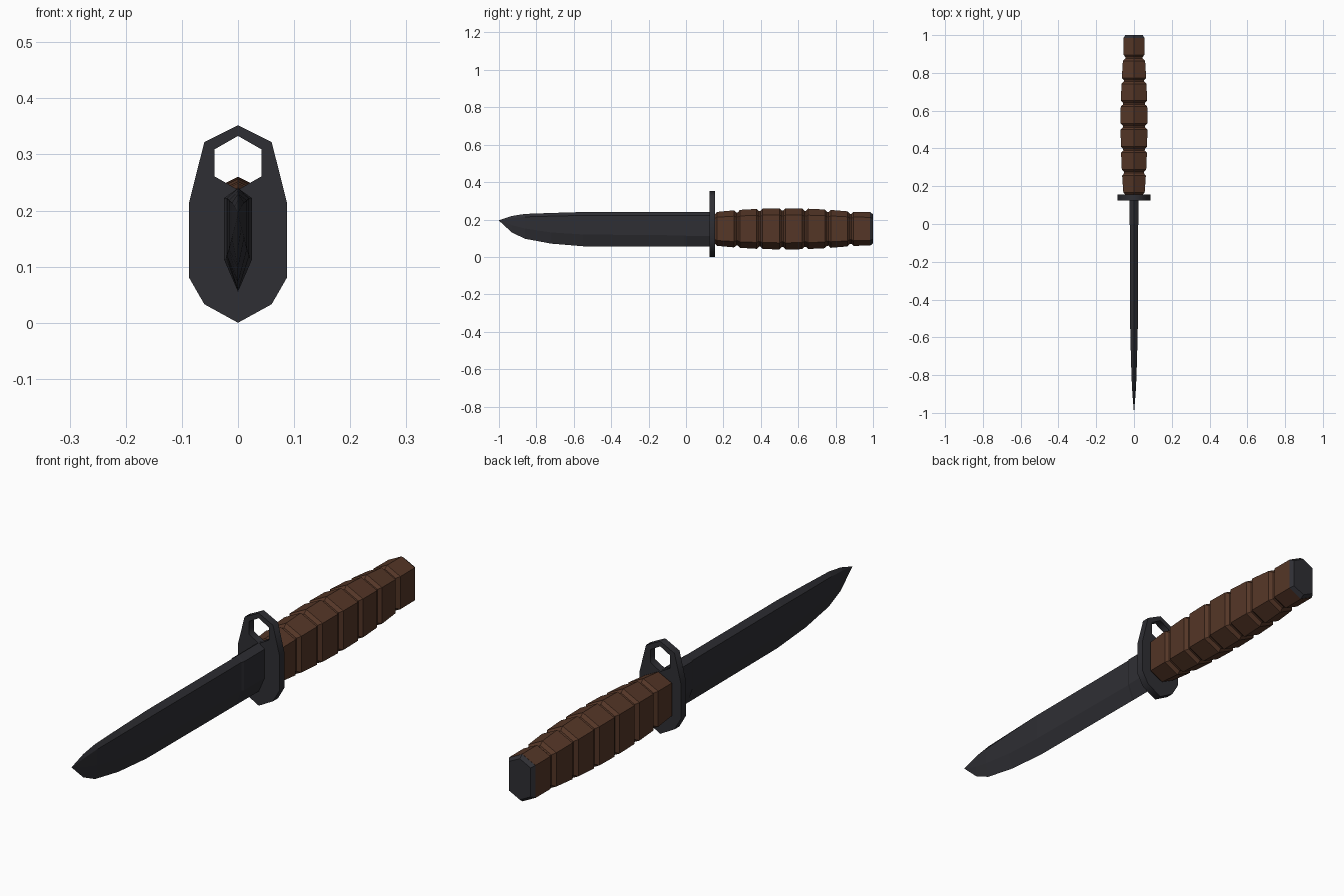
import bpy, bmesh
from math import radians

if "Cube" in bpy.data.objects:
    bpy.data.objects.remove(bpy.data.objects["Cube"])


def material(name, color):
    m = bpy.data.materials.new(name)
    m.diffuse_color = (*color, 1)
    m.use_nodes = True
    m.node_tree.nodes["Principled BSDF"].inputs["Base Color"].default_value = m.diffuse_color
    return m


steel = material("dark_steel", (0.028, 0.028, 0.034))
leather = material("brown_leather", (0.09, 0.037, 0.02))


def loft(name, rings, mat):
    """Skin six-sided rings: (y, half width, top, upper shoulder, lower shoulder, bottom)."""
    bm = bmesh.new()
    loops = []
    for y, w, top, up, low, bottom in rings:
        outline = [(0, top), (w, up), (w, low), (0, bottom), (-w, low), (-w, up)]
        loops.append([bm.verts.new((x, y, z)) for x, z in outline])
    for a, b in zip(loops, loops[1:]):
        for i in range(6):
            j = (i + 1) % 6
            bm.faces.new((a[i], a[j], b[j], b[i]))
    bm.faces.new(loops[0])
    bm.faces.new(loops[-1])
    bmesh.ops.remove_doubles(bm, verts=bm.verts, dist=0.0005)
    bmesh.ops.recalc_face_normals(bm, faces=bm.faces)
    mesh = bpy.data.meshes.new(name)
    bm.to_mesh(mesh)
    bm.free()
    mesh.materials.append(mat)
    obj = bpy.data.objects.new(name, mesh)
    bpy.context.collection.objects.link(obj)
    return obj


# Blade: thick base, slimmer ground body, clipped tip
loft("blade", [
    (-1.0, 0.0, 0.196, 0.195, 0.195, 0.194),
    (-0.93, 0.006, 0.219, 0.207, 0.17, 0.13),
    (-0.86, 0.011, 0.230, 0.214, 0.152, 0.097),
    (-0.72, 0.016, 0.235, 0.218, 0.131, 0.071),
    (-0.55, 0.020, 0.240, 0.222, 0.12, 0.057),
    (-0.01, 0.021, 0.240, 0.222, 0.115, 0.055),
    (0.0, 0.025, 0.240, 0.222, 0.113, 0.055),
    (0.14, 0.025, 0.240, 0.222, 0.113, 0.055)], steel)


# Guard: flat plate with a hexagonal muzzle ring
def mirrored(half):
    return half + [(-x, z) for x, z in reversed(half) if x > 0]


outer = [(0, 0.352), (0.06, 0.322), (0.087, 0.215), (0.087, 0.08), (0.06, 0.033), (0, 0)]
hole = [(0, 0.333), (0.042, 0.309), (0.042, 0.261), (0, 0.237)]
curve = bpy.data.curves.new("guard", 'CURVE')
curve.dimensions = '2D'
curve.fill_mode = 'BOTH'
curve.extrude = 0.015
for half in (outer, hole):
    points = mirrored(half)
    spline = curve.splines.new('POLY')
    spline.points.add(len(points) - 1)
    for p, (x, z) in zip(spline.points, points):
        p.co = (x, z, 0, 1)
    spline.use_cyclic_u = True
curve.materials.append(steel)
guard = bpy.data.objects.new("guard", curve)
guard.location = (0, 0.14, 0)
guard.rotation_euler = (radians(90), 0, 0)
bpy.context.collection.objects.link(guard)
bpy.context.view_layer.objects.active = guard
guard.select_set(True)
bpy.ops.object.convert(target='MESH')


# Grip: seven bevelled blocks swelling toward the middle, split by grooves
def ring(y, w, h):
    zc = 0.15
    return (y, w, zc + h, zc + h - w / 2, zc - h + w / 2, zc - h)


def profile(y):
    t = max(0.0, 1 - ((y - 0.53) / 0.37) ** 2)
    return 0.056 + 0.015 * t, 0.09 + 0.02 * t


def grip_ring(y, inset=0.0):
    w, h = profile(y)
    return ring(y, w - inset, h - inset)


edges = [0.15, 0.273, 0.394, 0.516, 0.637, 0.758, 0.88, 0.985]
rings = []
for a, b in zip(edges, edges[1:]):
    last = b == edges[-1]
    rings += [grip_ring(a + 0.004, 0.012), grip_ring(a + 0.016)]
    rings += [grip_ring(b)] if last else [grip_ring(b - 0.016), grip_ring(b - 0.004, 0.012)]
loft("grip", rings, leather)

# Pommel: chamfered steel end cap
loft("pommel", [ring(0.984, 0.056, 0.09), ring(1.0, 0.046, 0.078)], steel)
